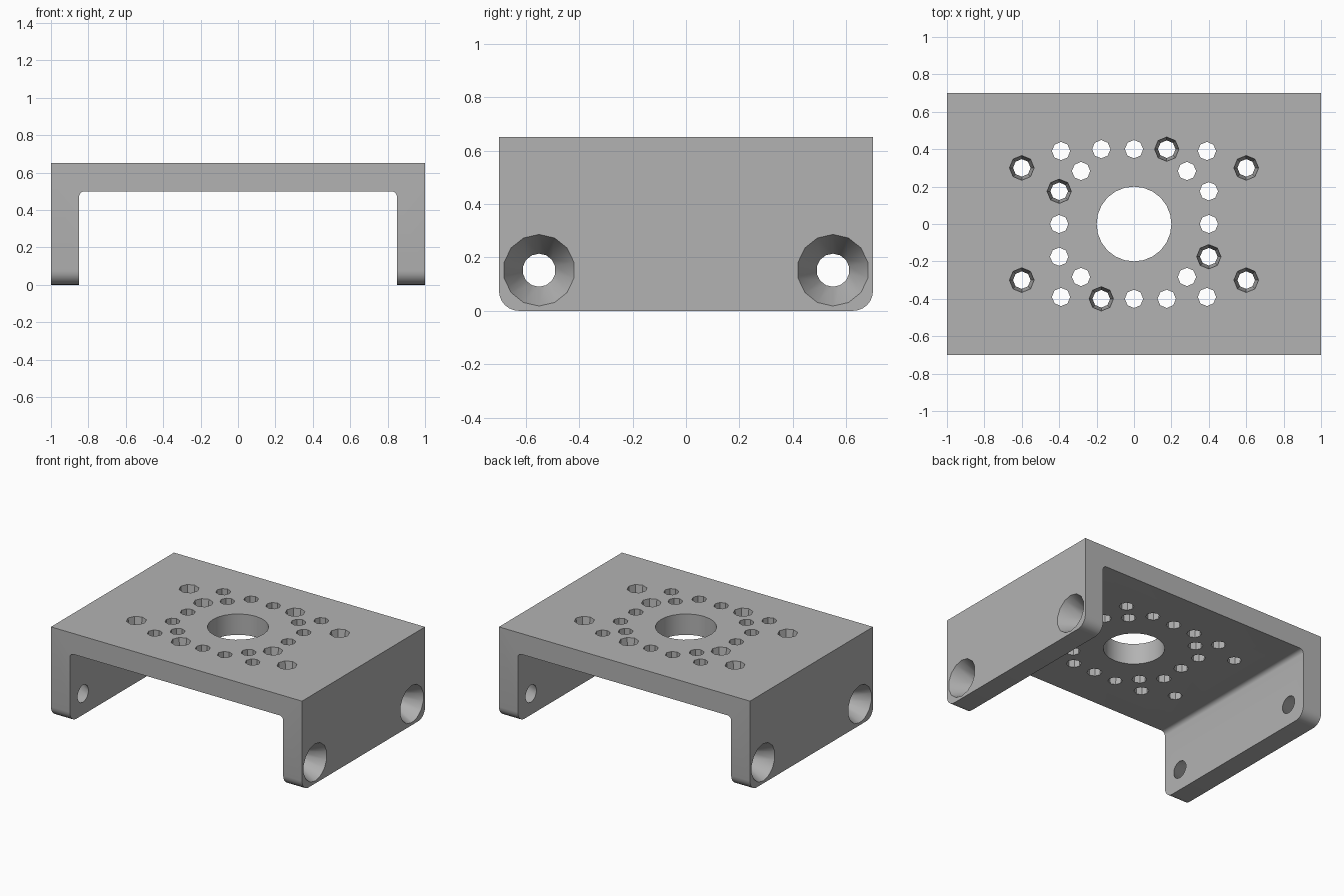
import bpy, bmesh, math
from mathutils import Matrix, Vector

if "Cube" in bpy.data.objects:
    bpy.data.objects.remove(bpy.data.objects["Cube"], do_unlink=True)

LENGTH, DEPTH, HEIGHT, WALL = 1.0, 0.7, 0.65, 0.15

# Single grey metal
metal = bpy.data.materials.new("grey_metal")
metal.use_nodes = True
grey = (0.45, 0.45, 0.45, 1)
metal.diffuse_color = grey
metal.node_tree.nodes["Principled BSDF"].inputs["Base Color"].default_value = grey


def make_object(name, bm):
    bmesh.ops.recalc_face_normals(bm, faces=bm.faces)
    mesh = bpy.data.meshes.new(name)
    bm.to_mesh(mesh)
    bm.free()
    mesh.materials.append(metal)
    obj = bpy.data.objects.new(name, mesh)
    bpy.context.collection.objects.link(obj)
    return obj


def round_edges(bm, rule, radius, segments):
    edges = [e for e in bm.edges if rule(e.verts[0].co, e.verts[1].co)]
    bmesh.ops.bevel(bm, geom=edges, offset=radius, segments=segments,
                    profile=0.5, affect='EDGES')


def add_cutter(bm, start, direction, r_start, r_end, sides):
    """Tapered plug through a wall, lengthened past both faces at the same taper."""
    direction = Vector(direction)
    slope = (r_end - r_start) / WALL
    extra = 0.02
    turn = direction.to_track_quat('Z', 'Y').to_matrix().to_4x4()
    middle = Matrix.Translation(Vector(start) + direction * WALL / 2)
    bmesh.ops.create_cone(bm, cap_ends=True, segments=sides,
                          radius1=r_start - slope * extra,
                          radius2=r_end + slope * extra,
                          depth=WALL + 2 * extra, matrix=middle @ turn)


# Channel bracket: U profile pulled along y
bm = bmesh.new()
inner = LENGTH - WALL
half = [(LENGTH, HEIGHT), (LENGTH, 0), (inner, 0), (inner, HEIGHT - WALL)]
profile = half + [(-x, z) for x, z in reversed(half)]
face = bm.faces.new([bm.verts.new((x, -DEPTH, z)) for x, z in profile])
pulled = bmesh.ops.extrude_face_region(bm, geom=[face])
bmesh.ops.translate(bm, vec=(0, 2 * DEPTH, 0),
                    verts=[v for v in pulled["geom"] if isinstance(v, bmesh.types.BMVert)])
bmesh.ops.recalc_face_normals(bm, faces=bm.faces)

# Inner fillets and rounded foot corners
round_edges(bm, lambda a, b: abs(a.x - b.x) < 1e-4 and abs(a.z - b.z) < 1e-4
            and abs(abs(a.x) - inner) < 1e-4 and a.z > 0.3, 0.03, 4)
round_edges(bm, lambda a, b: abs(a.y - b.y) < 1e-4 and a.z < 1e-4 and b.z < 1e-4, 0.075, 6)
bracket = make_object("channel_bracket", bm)

# Hole cutters
bm = bmesh.new()
down = (0, 0, -1)
add_cutter(bm, (0, 0, HEIGHT), down, 0.2, 0.2, 24)

# Bolt holes repeat every quarter turn around the bore
for quarter in range(4):
    spin = Matrix.Rotation(quarter * math.pi / 2, 3, 'Z')
    for x, y in ((0, 0.4), (-0.175, 0.4), (0.39, 0.39), (0.283, 0.283)):
        add_cutter(bm, spin @ Vector((x, y, HEIGHT)), down, 0.049, 0.049, 8)
    add_cutter(bm, spin @ Vector((0.175, 0.4, HEIGHT)), down, 0.065, 0.047, 8)

# Outer mounting holes and leg countersinks
for sx in (-1, 1):
    for sy in (-1, 1):
        add_cutter(bm, (sx * 0.6, sy * 0.3, HEIGHT), down, 0.066, 0.047, 8)
        add_cutter(bm, (sx * LENGTH, sy * 0.55, 0.152), (-sx, 0, 0), 0.134, 0.062, 14)
cutter = make_object("hole_cutter", bm)
cutter.hide_render = True

# Drill the bracket and drop the cutter
cut = bracket.modifiers.new("drill", 'BOOLEAN')
cut.operation = 'DIFFERENCE'
cut.solver = 'EXACT'
cut.object = cutter
bpy.ops.object.select_all(action='DESELECT')
bracket.select_set(True)
bpy.context.view_layer.objects.active = bracket
bpy.ops.object.modifier_apply(modifier=cut.name)
bpy.data.objects.remove(cutter, do_unlink=True)
bpy.ops.object.shade_smooth_by_angle(angle=math.radians(30))
